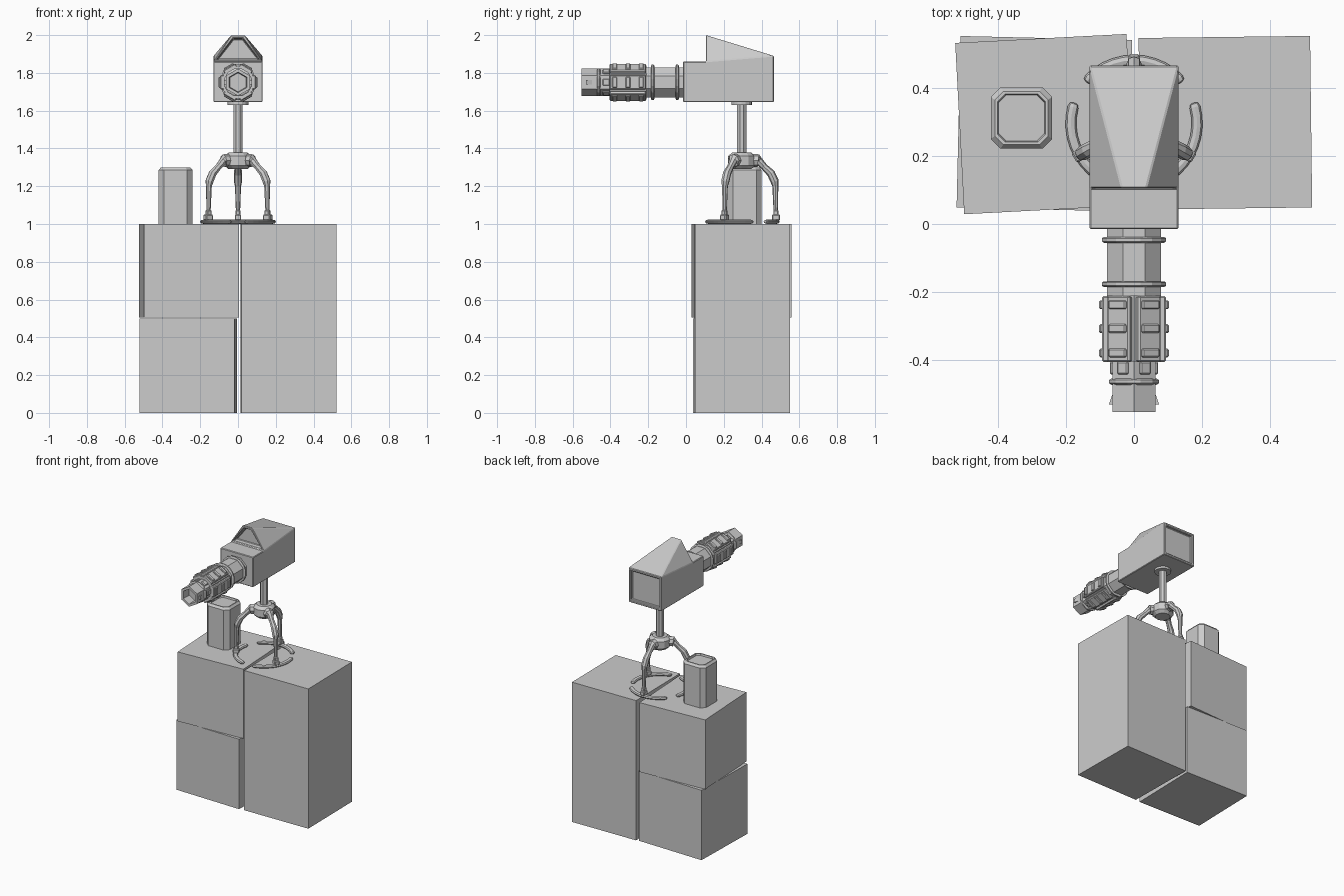
import bpy, bmesh, math
from math import cos, sin, pi, radians
from mathutils import Matrix, Vector

if "Cube" in bpy.data.objects:
    bpy.data.objects.remove(bpy.data.objects["Cube"])

MID = 0.295          # y of the tripod axis
BZ = 1.75            # z of the barrel axis


def finish(name, bm, bevel=0):
    bmesh.ops.recalc_face_normals(bm, faces=bm.faces)
    me = bpy.data.meshes.new(name)
    bm.to_mesh(me)
    bm.free()
    ob = bpy.data.objects.new(name, me)
    bpy.context.collection.objects.link(ob)
    if bevel:
        m = ob.modifiers.new("bevel", "BEVEL")
        m.width, m.segments, m.limit_method = bevel, 1, "ANGLE"
    return ob


def loft(bm, rings):
    """Skin a list of equal rings and cap both ends."""
    vs = [[bm.verts.new(p) for p in r] for r in rings]
    n = len(vs[0])
    for a, b in zip(vs, vs[1:]):
        for i in range(n):
            j = (i + 1) % n
            bm.faces.new((a[i], a[j], b[j], b[i]))
    bm.faces.new(vs[0])
    bm.faces.new(vs[-1])


def lathe(name, sections, n, axis="Z", phase=0.0):
    """Sections are (radius, position along axis)."""
    rings = []
    for r, t in sections:
        c = [(r * cos(phase + 2 * pi * i / n), r * sin(phase + 2 * pi * i / n)) for i in range(n)]
        rings.append([(x, t, BZ + y) if axis == "Y" else (x, MID + y, t) for x, y in c])
    bm = bmesh.new()
    loft(bm, rings)
    return finish(name, bm)


def box(bm, center, size, matrix=Matrix()):
    bmesh.ops.create_cube(bm, size=1, matrix=matrix @ Matrix.Translation(center)
                          @ Matrix.Diagonal((*size, 1)))


# Three stacked crates, each turned slightly
for name, x, y, z, h, deg in (("tall_crate", 0.268, 0.297, 0.5, 1.0, 0.7),
                              ("lower_crate", -0.263, 0.294, 0.25, 0.5, -1.35),
                              ("upper_crate", -0.26, 0.293, 0.752, 0.496, 3.0)):
    bm = bmesh.new()
    box(bm, (0, 0, 0), (0.503, 0.503, h),
        Matrix.Translation((x, y, z)) @ Matrix.Rotation(radians(deg), 4, "Z"))
    finish(name, bm)

# Canister with chamfered corners and a sunken lid
bm = bmesh.new()
rings = []
for h, z in ((0.09, 1.0), (0.09, 1.285), (0.078, 1.3), (0.07, 1.3), (0.067, 1.288)):
    c = h * 0.68
    rings.append([(-0.33 + x, 0.311 + y, z) for x, y in
                  ((h, -c), (h, c), (c, h), (-c, h), (-h, c), (-h, -c), (-c, -h), (c, -h))])
loft(bm, rings)
finish("canister", bm)

# Tripod post, flange and hub
lathe("post", [(0.027, 1.36), (0.027, 1.64)], 8, phase=pi / 8)
lathe("post_flange", [(0.055, 1.63), (0.055, 1.648)], 16)
lathe("hub", [(0.05, 1.29), (0.072, 1.31), (0.072, 1.36), (0.05, 1.378)], 12)

# Three legs with clamps and curved feet
for k in range(3):
    a = radians(90 + 120 * k)
    out, side = Vector((cos(a), sin(a), 0)), Vector((-sin(a), cos(a), 0))
    path = [(0.05, 1.338, 0.034), (0.088, 1.335, 0.034), (0.09, 1.334, 0.022),
            (0.12, 1.302, 0.018), (0.155, 1.268, 0.022), (0.175, 1.225, 0.022),
            (0.178, 1.2, 0.016), (0.18, 1.06, 0.011)]
    pts = [out * r + Vector((0, MID, z)) for r, z, _ in path]
    rings = []
    for i, p in enumerate(pts):
        t = (pts[min(i + 1, len(pts) - 1)] - pts[max(i - 1, 0)]).normalized()
        nrm = t.cross(side)
        rings.append([p + path[i][2] * (side * cos(q * pi / 4) + nrm * sin(q * pi / 4)) for q in range(8)])
    bm = bmesh.new()
    loft(bm, rings)
    finish(f"leg_{k}", bm)

    bm = bmesh.new()
    box(bm, (0.182, 0, 1.035), (0.042, 0.034, 0.032),
        Matrix.Translation((0, MID, 0)) @ Matrix.Rotation(a, 4, "Z"))
    box(bm, (0.181, 0, 1.06), (0.028, 0.026, 0.03),
        Matrix.Translation((0, MID, 0)) @ Matrix.Rotation(a, 4, "Z"))
    finish(f"foot_clamp_{k}", bm, 0.005)

    rings = []
    steps = [(-49, 0.3), (-48, 0.75), (-45, 1)] + [(d, 1) for d in range(-36, 37, 9)] \
        + [(45, 1), (48, 0.75), (49, 0.3)]
    for d, s in steps:
        b = a + radians(d)
        ring = []
        for q in range(8):
            r = 0.185 + 0.016 * s * cos(q * pi / 4)
            ring.append((r * cos(b), MID + r * sin(b), 1.012 + 0.011 * s * sin(q * pi / 4)))
        rings.append(ring)
    bm = bmesh.new()
    loft(bm, rings)
    finish(f"curved_foot_{k}", bm)

# Head: box in front, tapering wedge behind, with recessed front window and back panel
bm = bmesh.new()
prof = [(-0.015, 1.645), (0.465, 1.645), (0.465, 1.89), (0.105, 1.86), (-0.015, 1.86)]
L = [bm.verts.new((-0.13, y, z)) for y, z in prof]
R = [bm.verts.new((0.13, y, z)) for y, z in prof]
tl, tr = bm.verts.new((-0.036, 0.105, 2)), bm.verts.new((0.036, 0.105, 2))
bm.faces.new(L)
bm.faces.new(R[::-1])
for i in (0, 3, 4):
    j = (i + 1) % 5
    bm.faces.new((L[i], R[i], R[j], L[j]))
back = bm.faces.new((L[1], R[1], R[2], L[2]))
window = bm.faces.new((L[3], R[3], tr, tl))
bm.faces.new((L[2], R[2], tr, tl))
bm.faces.new((L[2], L[3], tl))
bm.faces.new((R[2], R[3], tr))
bmesh.ops.recalc_face_normals(bm, faces=bm.faces)
for f, w, d in ((window, 0.02, 0.035), (back, 0.025, 0.015)):
    bmesh.ops.inset_region(bm, faces=[f], thickness=w)
    bmesh.ops.inset_region(bm, faces=[f], thickness=0.004, depth=-d)
finish("head", bm, 0.004)

# Barrel sections along y
lathe("barrel_tube", [(0.086, 0), (0.086, -0.215)], 8, "Y", pi / 8)
for i, y in enumerate((-0.038, -0.168)):
    lathe(f"barrel_flange_{i}", [(0.09, y), (0.096, y - 0.004), (0.096, y - 0.013), (0.09, y - 0.017)],
          16, "Y", pi / 16)
lathe("grip_core", [(0.09, -0.21), (0.09, -0.405)], 6, "Y", pi / 2)
lathe("neck", [(0.072, -0.4), (0.072, -0.46)], 6, "Y", pi / 2)
lathe("neck_collar", [(0.068, -0.453), (0.076, -0.458), (0.076, -0.467), (0.068, -0.472)],
      12, "Y", pi / 12)
lathe("muzzle", [(0.072, -0.465), (0.072, -0.552), (0.054, -0.552), (0.05, -0.49)], 6, "Y", pi / 2)

# Six grip panels with three ribs each, and neck blocks
panels, ribs, blocks = bmesh.new(), bmesh.new(), bmesh.new()
for k in range(6):
    m = Matrix.Translation((0, 0, BZ)) @ Matrix.Rotation(k * pi / 3, 4, "Y")
    box(panels, (0.083, -0.308, 0), (0.022, 0.194, 0.076), m)
    for y in (-0.237, -0.307, -0.378):
        box(ribs, (0.091, y, 0), (0.022, 0.026, 0.058), m)
    box(blocks, (0.064, -0.422, 0), (0.014, 0.038, 0.036), m)
finish("grip_panels", panels, 0.005)
finish("grip_ribs", ribs, 0.004)
finish("neck_blocks", blocks, 0.004)

# Small sight fins on both sides of the muzzle
for s, name in ((-1, "left_fin"), (1, "right_fin")):
    bm = bmesh.new()
    loft(bm, [[(s * x, y, BZ + z) for x, y in ((0.06, -0.49), (0.074, -0.53), (0.06, -0.53))]
              for z in (-0.012, 0.012)])
    finish(name, bm)
